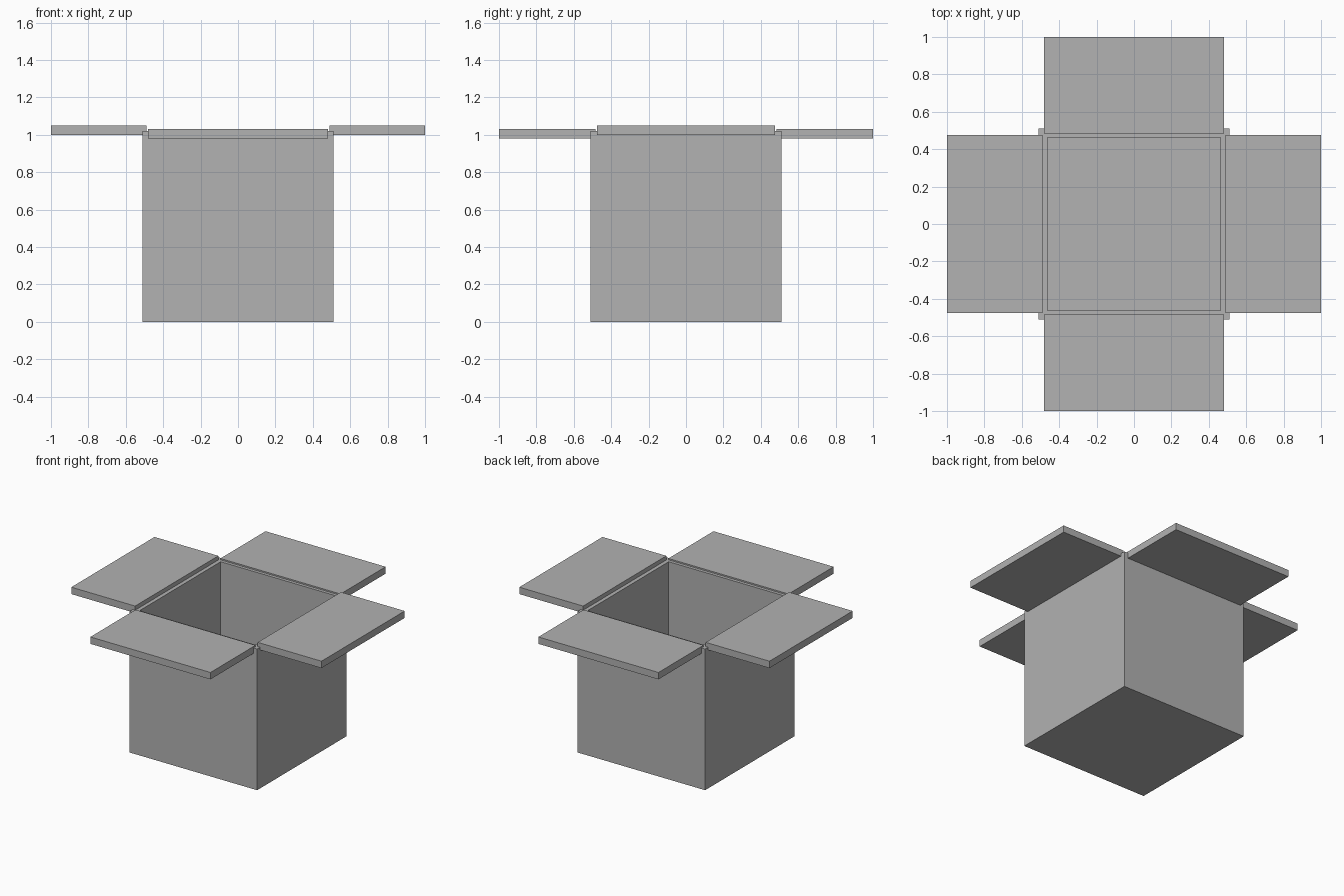
import bpy
import bmesh
from mathutils import Matrix, Vector

default = bpy.data.objects.get("Cube")
if default:
    bpy.data.objects.remove(default, do_unlink=True)

# Single plain grey
grey = bpy.data.materials.new("plain grey")
grey.use_nodes = True
COLOUR = (0.445, 0.445, 0.445, 1.0)
grey.diffuse_color = COLOUR
grey.node_tree.nodes["Principled BSDF"].inputs["Base Color"].default_value = COLOUR


def box(name, lo, hi, wall=0.0, floor=0.0):
    """Box between two corners; a wall thickness hollows it from the top."""
    lo, hi = Vector(lo), Vector(hi)
    bm = bmesh.new()
    bmesh.ops.create_cube(bm, size=1, matrix=Matrix.LocRotScale((lo + hi) / 2, None, hi - lo))
    if wall:
        bm.faces.ensure_lookup_table()
        top = max(bm.faces, key=lambda f: f.calc_center_median().z)
        bmesh.ops.inset_region(bm, faces=[top], thickness=wall, use_even_offset=True)
        cavity = bmesh.ops.extrude_face_region(bm, geom=[top])
        verts = [g for g in cavity["geom"] if isinstance(g, bmesh.types.BMVert)]
        if top.is_valid:
            bmesh.ops.delete(bm, geom=[top], context='FACES_ONLY')
        for v in verts:
            v.co.z = lo.z + floor
    bmesh.ops.recalc_face_normals(bm, faces=bm.faces)
    mesh = bpy.data.meshes.new(name)
    bm.to_mesh(mesh)
    bm.free()
    mesh.materials.append(grey)
    obj = bpy.data.objects.new(name, mesh)
    bpy.context.collection.objects.link(obj)
    return obj


# Open carton body
HALF = 0.51
box("box_body", (-HALF, -HALF, 0), (HALF, HALF, 1.02), wall=0.048, floor=0.05)

# Side flaps, resting slightly higher than the front and back ones
for side, name in ((1, "left_flap"), (-1, "right_flap")):
    xs = sorted((side * 0.49, side * 1.0))
    box(name, (xs[0], -0.475, 1.0), (xs[1], 0.475, 1.05))

# Front and back flaps
for side, name in ((1, "back_flap"), (-1, "front_flap")):
    ys = sorted((side * 0.485, side * 1.0))
    box(name, (-0.48, ys[0], 0.98), (0.48, ys[1], 1.03))
